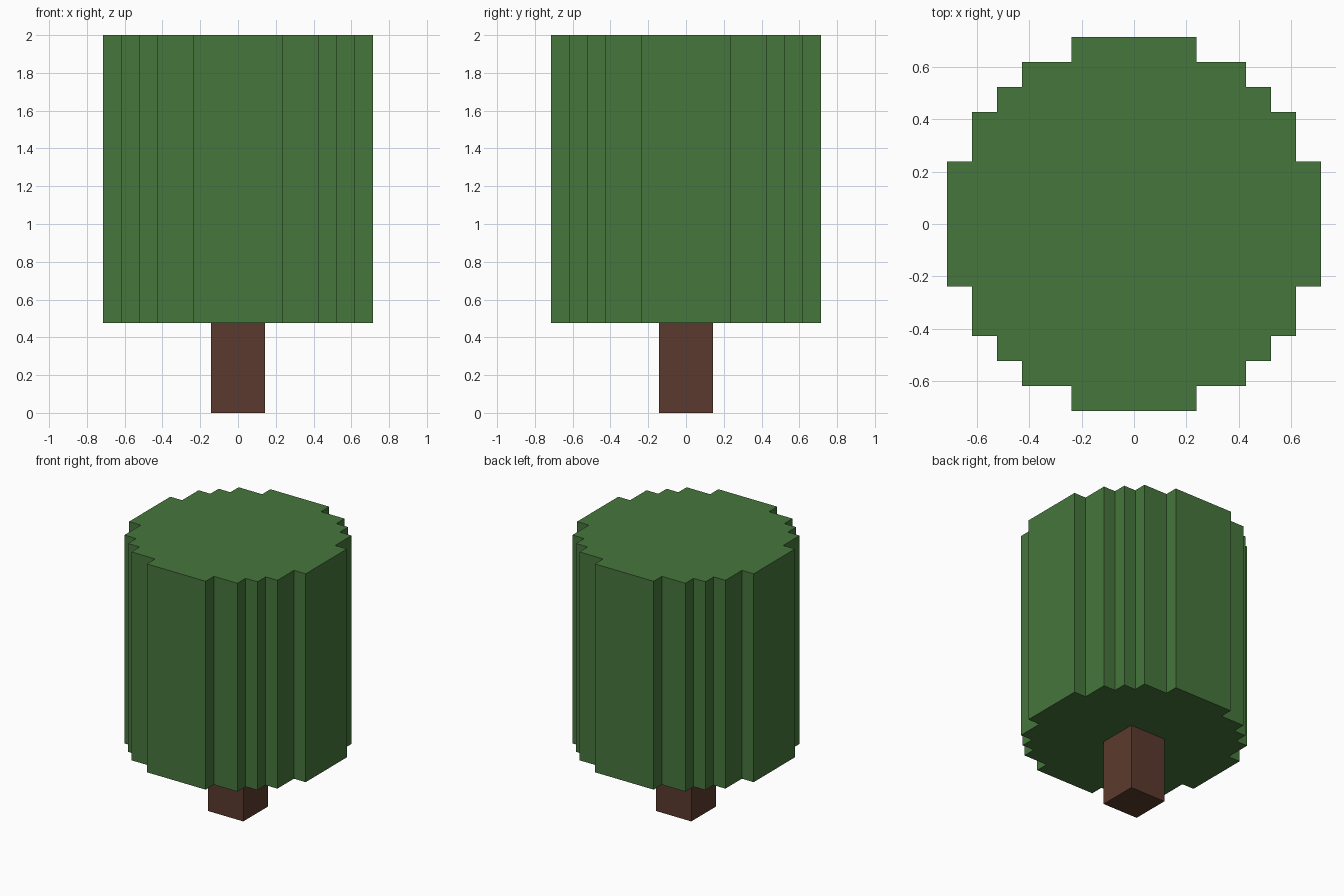
import bpy
import bmesh
from mathutils import Matrix, Vector

cube = bpy.data.objects.get("Cube")
if cube:
    bpy.data.objects.remove(cube, do_unlink=True)

UNIT = 2 / 21  # one block of the stepped grid


def make_material(name, rgb):
    mat = bpy.data.materials.new(name)
    mat.use_nodes = True
    mat.diffuse_color = (*rgb, 1)
    mat.node_tree.nodes["Principled BSDF"].inputs["Base Color"].default_value = (*rgb, 1)
    return mat


def make_prism(name, quarter, bottom, top, mat):
    """Turn a quarter outline four times and extrude it; sizes in blocks."""
    bm = bmesh.new()
    verts = []
    for turn in range(4):
        rotation = Matrix(((0, -1), (1, 0))) if turn else Matrix.Identity(2)
        quarter = [rotation @ Vector(p) for p in quarter]
        verts += [bm.verts.new((p.x * UNIT, p.y * UNIT, bottom * UNIT)) for p in quarter]
    base = bm.faces.new(verts)
    result = bmesh.ops.extrude_face_region(bm, geom=[base], use_keep_orig=True)
    raised = [v for v in result["geom"] if isinstance(v, bmesh.types.BMVert)]
    bmesh.ops.translate(bm, verts=raised, vec=(0, 0, (top - bottom) * UNIT))
    bmesh.ops.recalc_face_normals(bm, faces=bm.faces)
    mesh = bpy.data.meshes.new(name)
    bm.to_mesh(mesh)
    bm.free()
    mesh.materials.append(mat)
    obj = bpy.data.objects.new(name, mesh)
    bpy.context.collection.objects.link(obj)
    return obj


leaf_green = make_material("leaf green", (0.061, 0.181, 0.045))
bark_brown = make_material("bark brown", (0.102, 0.042, 0.026))

# Square trunk
make_prism("trunk", [(1.5, 1.5)], 0, 5, bark_brown)

# Stepped round canopy
steps = [(7.5, 2.5), (6.5, 2.5), (6.5, 4.5), (5.5, 4.5), (5.5, 5.5),
         (4.5, 5.5), (4.5, 6.5), (2.5, 6.5), (2.5, 7.5)]
make_prism("canopy", steps, 5, 21, leaf_green)
